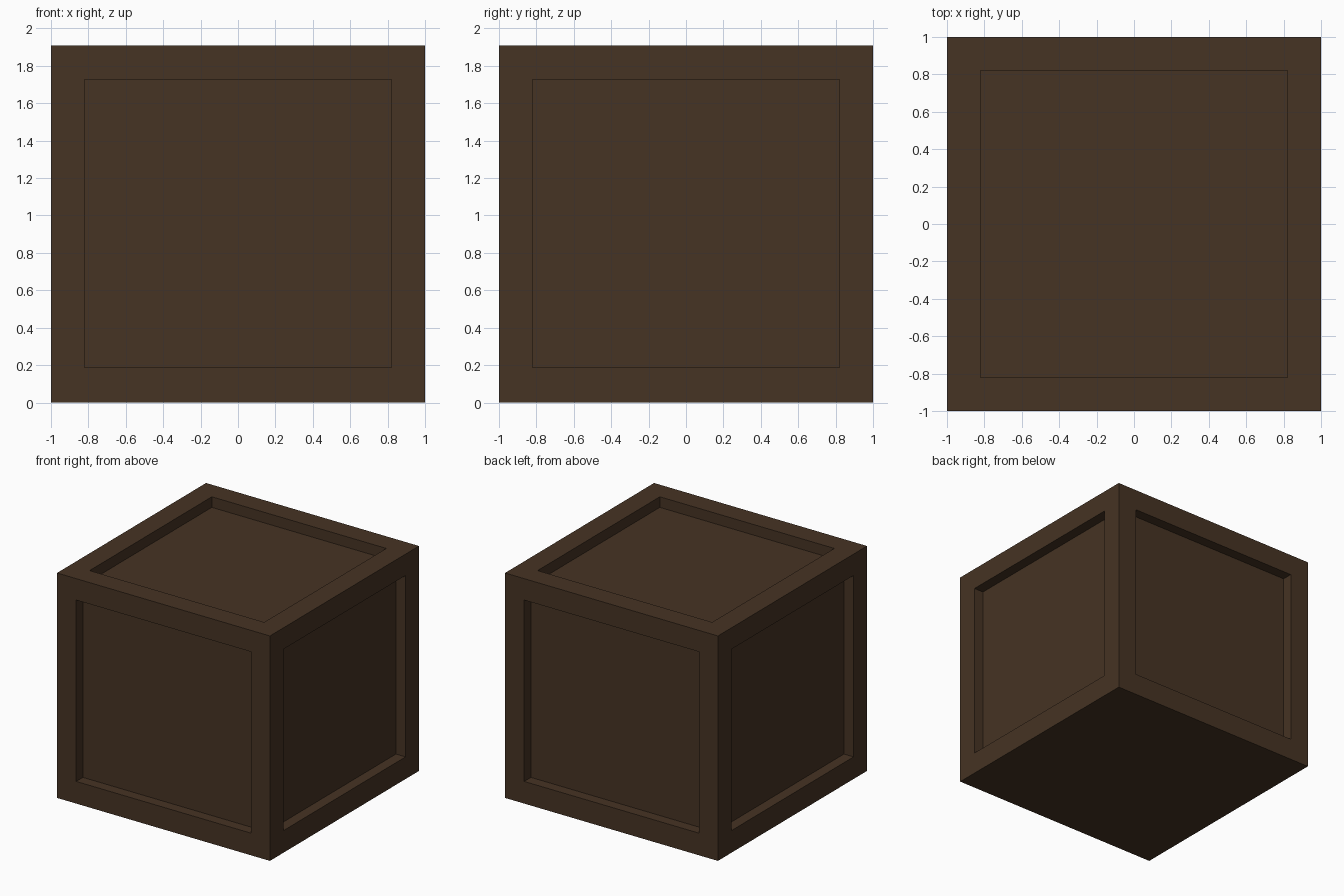
import bpy
import bmesh
from mathutils import Matrix, Vector

cube = bpy.data.objects.get("Cube")
if cube:
    bpy.data.objects.remove(cube, do_unlink=True)

WIDTH, HEIGHT = 2.0, 1.91     # outer size
BORDER, DEPTH = 0.18, 0.09    # frame width and panel recess
LOW, HIGH = 0.188, 1.728      # side panel bottom and top

# Dark wood material
wood = bpy.data.materials.new("dark brown wood")
wood.use_nodes = True
colour = (0.061, 0.033, 0.017, 1.0)
wood.diffuse_color = colour
wood.node_tree.nodes["Principled BSDF"].inputs["Base Color"].default_value = colour

# Crate body
bm = bmesh.new()
bmesh.ops.create_cube(bm, size=1.0, matrix=Matrix.Translation((0, 0, HEIGHT / 2))
                      @ Matrix.Diagonal((WIDTH, WIDTH, HEIGHT, 1)))
bm.normal_update()
panels = [f for f in bm.faces if f.normal.z > -0.5]  # the base stays flat

# Frame borders on the four sides and the top
bmesh.ops.inset_individual(bm, faces=panels, thickness=BORDER, use_even_offset=True)
for f in panels:
    if abs(f.normal.z) < 0.5:
        for v in f.verts:
            v.co.z = LOW if v.co.z < HEIGHT / 2 else HIGH

# Recess each panel with straight walls
bm.normal_update()
bmesh.ops.inset_individual(bm, faces=panels, thickness=0.0, depth=-DEPTH)
bmesh.ops.recalc_face_normals(bm, faces=bm.faces[:])

mesh = bpy.data.meshes.new("crate")
bm.to_mesh(mesh)
bm.free()
mesh.materials.append(wood)
crate = bpy.data.objects.new("crate", mesh)
bpy.context.collection.objects.link(crate)
